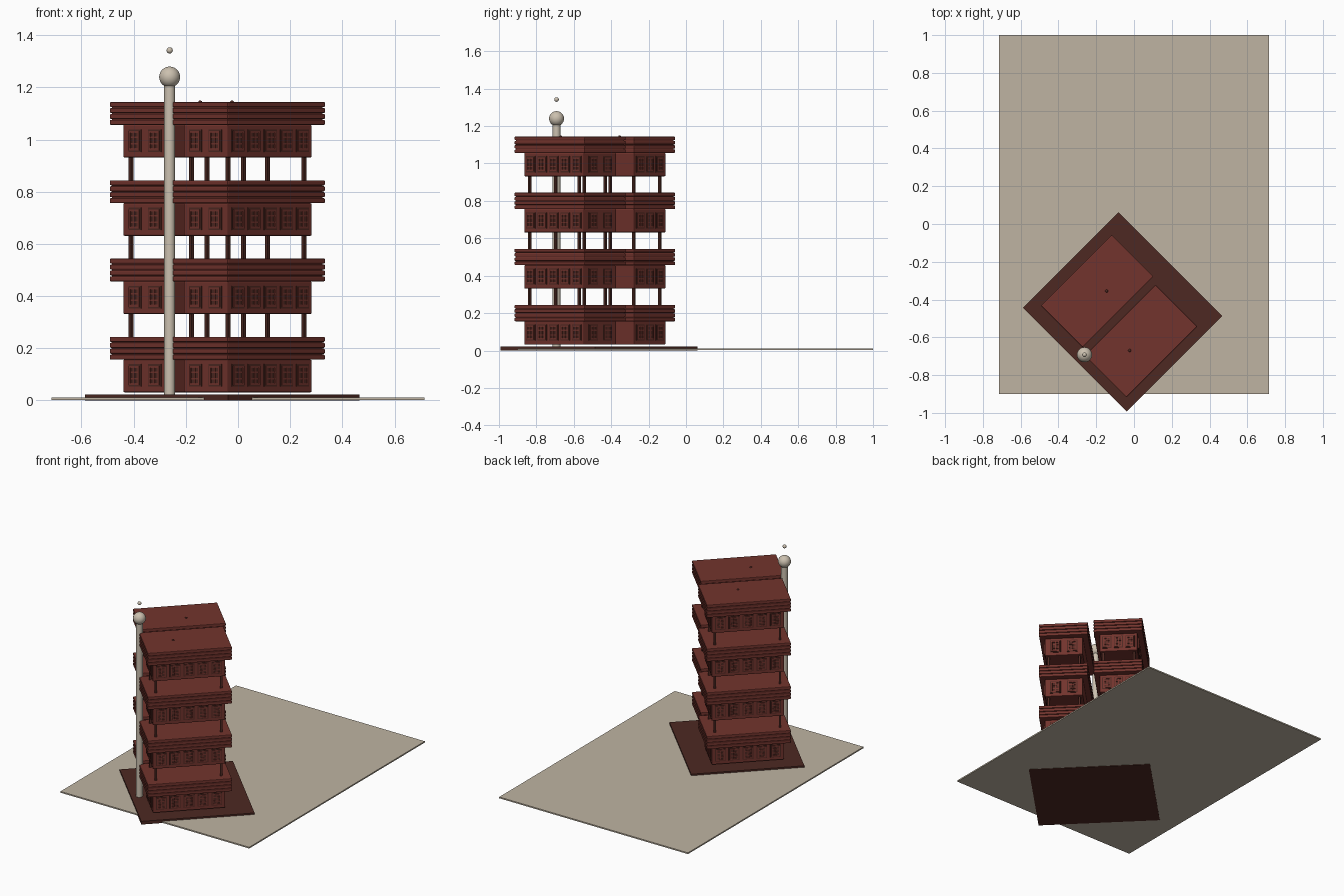
import bpy, bmesh, math
from mathutils import Matrix, Vector

if "Cube" in bpy.data.objects:
    bpy.data.objects.remove(bpy.data.objects["Cube"])


def mat(name, rgb):
    m = bpy.data.materials.new(name)
    m.diffuse_color = (*rgb, 1)
    m.use_nodes = True
    m.node_tree.nodes["Principled BSDF"].inputs["Base Color"].default_value = m.diffuse_color
    return m


RED = mat("brick_red", (0.17, 0.034, 0.026))
DARK = mat("dark_brown", (0.075, 0.022, 0.016))
SAND = mat("sand", (0.52, 0.455, 0.36))
CREAM = mat("cream", (0.60, 0.53, 0.43))


def place(center):
    # local x runs along the long wall, turned 45 degrees in plan
    return Matrix.Translation(Vector((center[0], center[1], 0))) @ Matrix.Rotation(math.pi / 4, 4, 'Z')


def boxes(name, items, material, matrix=Matrix(), bevel=0.0):
    """One object from many boxes given as (centre, size)."""
    bm = bmesh.new()
    for c, s in items:
        bmesh.ops.create_cube(bm, size=1, matrix=Matrix.Translation(Vector(c)) @ Matrix.Diagonal((*s, 1)))
    me = bpy.data.meshes.new(name)
    bm.to_mesh(me)
    bm.free()
    me.materials.append(material)
    ob = bpy.data.objects.new(name, me)
    ob.matrix_world = matrix
    bpy.context.collection.objects.link(ob)
    if bevel:
        b = ob.modifiers.new("bevel", 'BEVEL')
        b.width, b.segments = bevel, 2
    return ob


def round_part(name, loc, radius, material, depth=None):
    if depth:
        bpy.ops.mesh.primitive_cylinder_add(vertices=24, radius=radius, depth=depth, location=loc)
    else:
        bpy.ops.mesh.primitive_uv_sphere_add(segments=24, ring_count=14, radius=radius, location=loc)
    ob = bpy.context.object
    ob.name = name
    ob.data.materials.append(material)
    bpy.ops.object.shade_smooth_by_angle()
    return ob


# ground sheet and turned base plate
boxes("ground", [((0, 0.05, 0.007), (1.43, 1.9, 0.009))], SAND)
boxes("base_plate", [((0, 0, 0.011), (0.714, 0.775, 0.022))], DARK, place((-0.06, -0.465)))

LU, LV = 0.53, 0.312      # roof slab size
BU, BV = 0.456, 0.242     # storey body size
FLOORS, PITCH = 4, 0.30


def window(plates, bars, angle, dist, along, z, w):
    """Dark plate with raised frame and glazing bars on a wall facing `angle` (0 or 90 steps)."""
    n = Vector((round(math.cos(angle)), round(math.sin(angle)), 0))
    t = Vector((-n.y, n.x, 0))

    def add(lst, a, dz, wid, hei, thick):
        c = n * dist + t * (along + a) + Vector((0, 0, z + dz))
        size = [abs(n[i]) * thick * 2 + abs(t[i]) * wid for i in range(2)] + [hei]
        lst.append((c, size))
    h = 0.086
    add(plates, 0, 0, w, h, 0.003)
    fw, fh, b = w - 0.012, h - 0.012, 0.008
    for s in (-1, 1):
        add(bars, s * (fw - b) / 2, 0, b, fh, 0.007)
        add(bars, 0, s * (fh - b) / 2, fw, b, 0.007)
        add(bars, 0, s * fh / 6, fw, 0.006, 0.006)
    add(bars, 0, 0, 0.006, fh, 0.006)


# name, centre, (wall angle, window count) for each glazed wall
towers = [
    ("rear_tower", (-0.195, -0.355), [(90, 5), (180, 2), (0, 3)]),
    ("front_tower", (0.037, -0.62), [(270, 5), (180, 2), (0, 2)]),
]

for name, centre, walls in towers:
    m = place(centre)
    bodies, slabs, cores, posts, plates, bars = [], [], [], [], [], []
    for f in range(FLOORS):
        z0 = f * PITCH
        bodies.append(((0, 0, z0 + 0.094), (BU, BV, 0.126)))
        # roof slab: stacked layers around a recessed core
        cores.append(((0, 0, z0 + 0.20), (LU - 0.014, LV - 0.014, 0.084)))
        for k in range(4):
            slabs.append(((0, 0, z0 + 0.166 + k * 0.0228), (LU, LV, 0.0195)))
        # corner posts carrying the next storey
        if f < FLOORS - 1:
            for sx in (-1, 1):
                for sy in (-1, 1):
                    posts.append(((sx * (BU / 2 - 0.022), sy * (BV / 2 - 0.022), z0 + 0.289),
                                  (0.013, 0.013, 0.096)))
        for deg, n in walls:
            long_wall = deg in (90, 270)
            length, dist = (BU, BV / 2) if long_wall else (BV, BU / 2)
            pitch = (length - 0.02) / n if n != 2 else 0.108
            w = min(0.068, pitch - 0.014)
            for i in range(n):
                window(plates, bars, math.radians(deg), dist, (i - (n - 1) / 2) * pitch, z0 + 0.096, w)
    boxes(name + "_storeys", bodies, RED, m, 0.005)
    boxes(name + "_slab_cores", cores, RED, m)
    boxes(name + "_slab_layers", slabs, RED, m, 0.004)
    boxes(name + "_posts", posts, DARK, m)
    boxes(name + "_window_plates", plates, DARK, m)
    boxes(name + "_window_bars", bars, RED, m)
    # small roof knob
    round_part(name + "_roof_knob", (centre[0] + 0.05, centre[1], 1.142), 0.008, DARK) if name == "rear_tower" else \
        round_part(name + "_roof_knob", (centre[0] - 0.06, centre[1] - 0.05, 1.142), 0.008, DARK)

# tall pole with ball and a small bead floating above
PX, PY = -0.262, -0.692
round_part("pole", (PX, PY, 0.616), 0.021, CREAM, 1.20)
round_part("pole_ball", (PX, PY, 1.24), 0.04, CREAM)
round_part("pole_bead", (PX, PY, 1.342), 0.012, CREAM)
